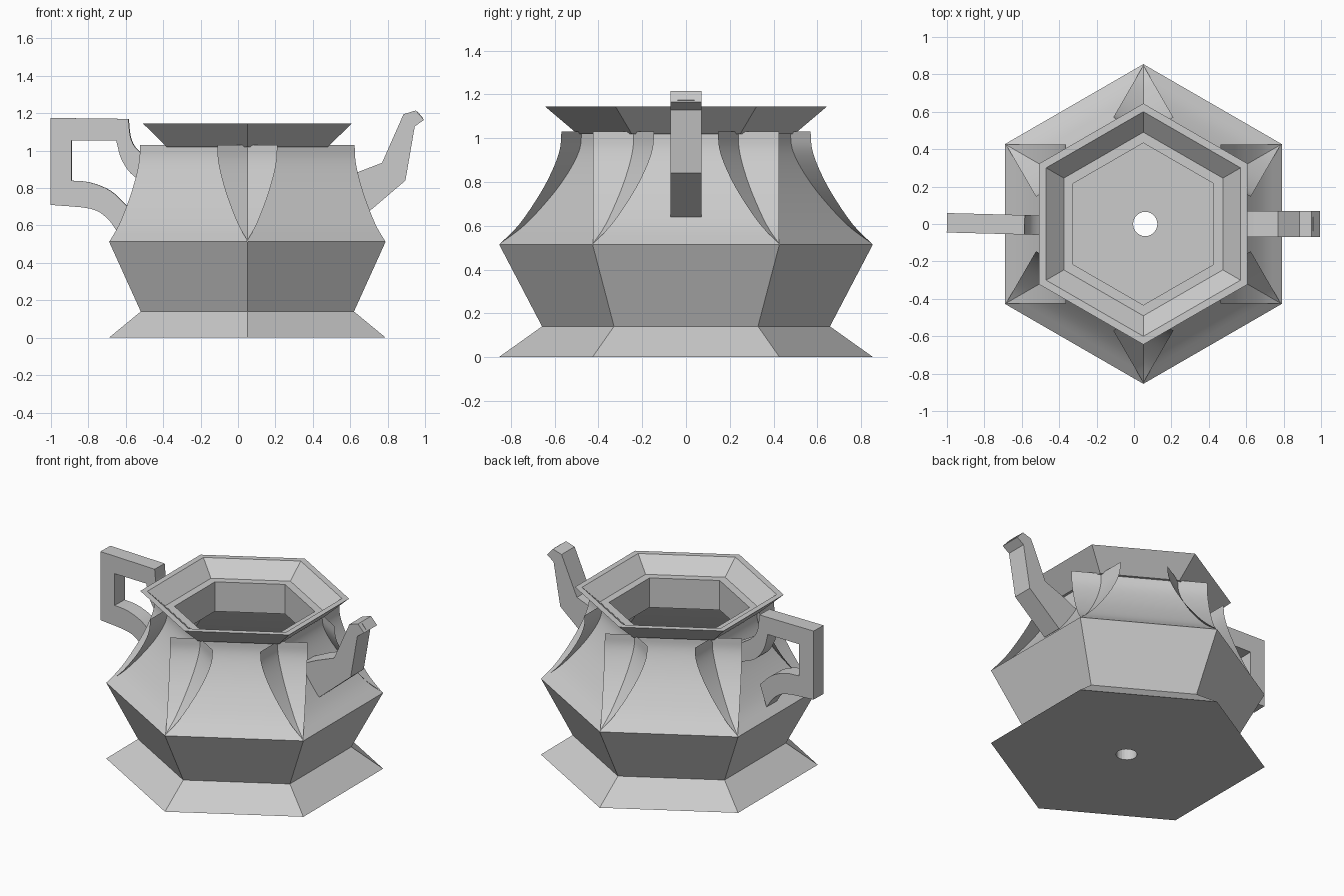
import bpy, bmesh, math
from mathutils import Matrix, Vector

cube = bpy.data.objects.get("Cube")
if cube:
    bpy.data.objects.remove(cube, do_unlink=True)

CX = 0.05                      # body axis
COS30 = math.cos(math.pi / 6)

clay = bpy.data.materials.new("plain_grey_clay")
clay.use_nodes = True
clay.diffuse_color = (0.6, 0.6, 0.6, 1)
clay.node_tree.nodes["Principled BSDF"].inputs["Base Color"].default_value = (0.6, 0.6, 0.6, 1)


def finish(name, bm, smooth=False, recalc=True):
    if recalc:
        bmesh.ops.recalc_face_normals(bm, faces=bm.faces[:])
    mesh = bpy.data.meshes.new(name)
    bm.to_mesh(mesh)
    bm.free()
    mesh.materials.append(clay)
    obj = bpy.data.objects.new(name, mesh)
    bpy.context.collection.objects.link(obj)
    if smooth:
        bpy.ops.object.select_all(action='DESELECT')
        obj.select_set(True)
        bpy.context.view_layer.objects.active = obj
        bpy.ops.object.shade_smooth_by_angle(angle=math.radians(30))
    return obj


def ring(bm, apothem, z):
    r = apothem / COS30
    return [bm.verts.new((CX + r * math.sin(i * math.pi / 3),
                          r * math.cos(i * math.pi / 3), z)) for i in range(6)]


def hex_lathe(name, profile, closed=False):
    """Hexagonal rings joined along an (apothem, z) profile."""
    bm = bmesh.new()
    rings = [ring(bm, a, z) for a, z in profile]
    pairs = list(zip(rings, rings[1:]))
    if closed:
        pairs.append((rings[-1], rings[0]))
    for low, high in pairs:
        for i in range(6):
            j = (i + 1) % 6
            bm.faces.new((low[i], low[j], high[j], high[i]))
    return finish(name, bm)


def smooth_path(points, steps=4):
    """Catmull-Rom curve through a few 2D points."""
    p = [Vector(q) for q in points]
    p = [2 * p[0] - p[1]] + p + [2 * p[-1] - p[-2]]
    out = []
    for a, b, c, d in zip(p, p[1:], p[2:], p[3:]):
        for k in range(steps):
            t = k / steps
            out.append(0.5 * (2 * b + (c - a) * t + (2 * a - 5 * b + 4 * c - d) * t * t
                              + (3 * b - a - 3 * c + d) * t ** 3))
    return out + [p[-2]]


def slab(name, outline, half, turn=0, smooth=False):
    """Flat side outline (x, z) given thickness along y."""
    bm = bmesh.new()
    face = bm.faces.new([bm.verts.new((q[0], -half, q[1])) for q in outline])
    new = bmesh.ops.extrude_face_region(bm, geom=[face])["geom"]
    bmesh.ops.translate(bm, vec=(0, 2 * half, 0),
                        verts=[v for v in new if isinstance(v, bmesh.types.BMVert)])
    bmesh.ops.rotate(bm, verts=bm.verts[:], cent=(-0.75, 0, 0),
                     matrix=Matrix.Rotation(math.radians(turn), 3, 'Z'))
    return finish(name, bm, smooth)


# Foot and flared lower body, plus the inner floor
hex_lathe("foot_and_lower_body", [(0.74, 0), (0.57, 0.14), (0.74, 0.515)])

# Base plate with a round drain hole
bm = bmesh.new()
sides = 24
levels = []
for z, apothem in ((0, 0.74), (0.1, 0.61)):
    outer = ring(bm, apothem, z)
    inner = [bm.verts.new((CX + 0.01 + 0.065 * math.sin(i * math.tau / sides),
                           0.065 * math.cos(i * math.tau / sides), z)) for i in range(sides)]
    k = sides // 6
    for i in range(6):
        arc = [inner[(i * k + n) % sides] for n in range(k + 1)]
        bm.faces.new([outer[i], outer[(i + 1) % 6]] + arc[::-1])
    levels.append(inner)
for i in range(sides):
    j = (i + 1) % sides
    bm.faces.new((levels[0][i], levels[0][j], levels[1][j], levels[1][i]))
finish("base_plate", bm)

# Six curved shoulder panels of constant width, crossing at the corners
shoulder = smooth_path([(0.74, 0.515), (0.636, 0.606), (0.528, 0.743),
                        (0.459, 0.857), (0.421, 0.95), (0.413, 1.03)])
for n in range(6):
    bm = bmesh.new()
    rows = [[bm.verts.new((q[0], s * 0.424, q[1])) for s in (-1, 1)] for q in shoulder]
    for low, high in zip(rows, rows[1:]):
        bm.faces.new((low[0], low[1], high[1], high[0]))
    bmesh.ops.rotate(bm, verts=bm.verts[:], cent=(0, 0, 0),
                     matrix=Matrix.Rotation(n * math.pi / 3, 3, 'Z'))
    bmesh.ops.translate(bm, verts=bm.verts[:], vec=(CX, 0, 0))
    finish("shoulder_panel_%d" % (n + 1), bm, True, recalc=False)

# Funnel collar with rim, inner ledge and throat
hex_lathe("collar", [(0.43, 1.02), (0.558, 1.145), (0.52, 1.145), (0.425, 1.05),
                     (0.375, 1.05), (0.375, 0.85), (0.40, 0.85), (0.40, 1.02)], closed=True)

# Handle: square outside corners, curved arms reaching the body
upper_top = smooth_path([(-0.585, 1.17), (-0.57, 1.06), (-0.52, 0.99), (-0.39, 0.91)])
upper_under = smooth_path([(-0.41, 0.80), (-0.55, 0.86), (-0.62, 0.95), (-0.65, 1.055)])
lower_top = smooth_path([(-0.89, 0.84), (-0.79, 0.83), (-0.68, 0.785), (-0.59, 0.70)])
lower_under = smooth_path([(-0.64, 0.56), (-0.70, 0.64), (-0.79, 0.69), (-1, 0.71)])
slab("handle", [(-1, 1.175)] + upper_top + upper_under + [(-0.89, 1.055)]
     + lower_top + lower_under, 0.052, turn=-1.5, smooth=True)

# Spout: two angled lengths and a bevelled tip
slab("spout", [(0.46, 0.80), (0.64, 0.885), (0.77, 0.935), (0.885, 1.195), (0.95, 1.215),
               (0.995, 1.165), (0.945, 1.13), (0.895, 0.84), (0.66, 0.64)], 0.07)

# Thin raised lip on the spout mouth
tip = slab("spout_mouth", [(-0.033, 0), (0.033, 0), (0.033, 0.004), (-0.033, 0.004)], 0.055)
tip.data.transform(Matrix.Translation((0.9725, 0, 1.19))
                   @ Matrix.Rotation(math.radians(48), 4, 'Y')
                   @ Matrix.Scale(0.7, 4))
